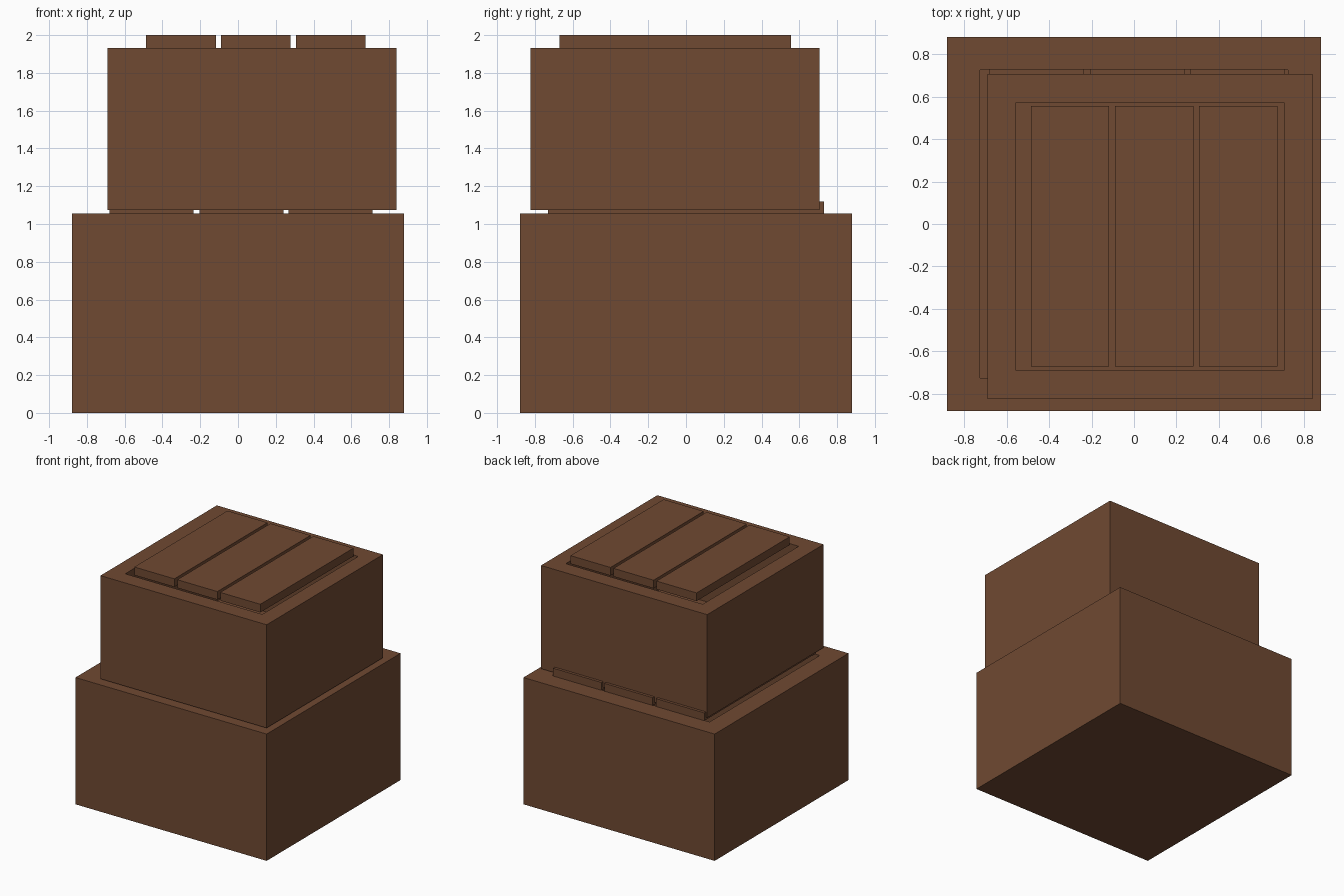
import bpy, bmesh
from mathutils import Vector

if "Cube" in bpy.data.objects:
    bpy.data.objects.remove(bpy.data.objects["Cube"])

wood = bpy.data.materials.new("brown_wood")
wood.diffuse_color = (0.162, 0.067, 0.032, 1)
wood.use_nodes = True
wood.node_tree.nodes["Principled BSDF"].inputs["Base Color"].default_value = wood.diffuse_color


def box(name, lo, hi, wall=None, floor=None):
    """Box between two corners; with wall and floor given, it is open on top."""
    lo, hi = Vector(lo), Vector(hi)
    bm = bmesh.new()
    bmesh.ops.create_cube(bm, size=1)
    for v in bm.verts:
        v.co = (lo + hi) / 2 + v.co * (hi - lo)
    if wall:
        bm.faces.ensure_lookup_table()
        top = max(bm.faces, key=lambda f: f.calc_center_median().z)
        bmesh.ops.inset_region(bm, faces=[top], thickness=wall)
        hole = bmesh.ops.extrude_face_region(bm, geom=[top])
        bmesh.ops.delete(bm, geom=[top], context='FACES_ONLY')
        for v in hole["geom"]:
            if isinstance(v, bmesh.types.BMVert):
                v.co.z = lo.z + floor
        bmesh.ops.recalc_face_normals(bm, faces=bm.faces)
    mesh = bpy.data.meshes.new(name)
    bm.to_mesh(mesh)
    bm.free()
    mesh.materials.append(wood)
    obj = bpy.data.objects.new(name, mesh)
    bpy.context.collection.objects.link(obj)


def lid(name, starts, width, y0, y1, z0, z1):
    """Row of three lid planks."""
    for i, x in enumerate(starts, 1):
        box(f"{name}_{i}", (x, y0, z0), (x + width, y1, z1))


# Large lower crate and its lid planks
box("large_crate", (-0.88, -0.88, 0), (0.88, 0.88, 1.055), 0.22, 0.2)
lid("large_lid_plank", (-0.68, -0.205, 0.267), 0.445, -0.73, 0.73, 1.055, 1.12)

# Smaller upper crate, set off centre, and its lid planks
box("small_crate", (-0.69, -0.823, 1.073), (0.84, 0.707, 1.932), 0.19, 0.17)
lid("small_lid_plank", (-0.486, -0.09, 0.306), 0.369, -0.67, 0.555, 1.932, 2.0)
